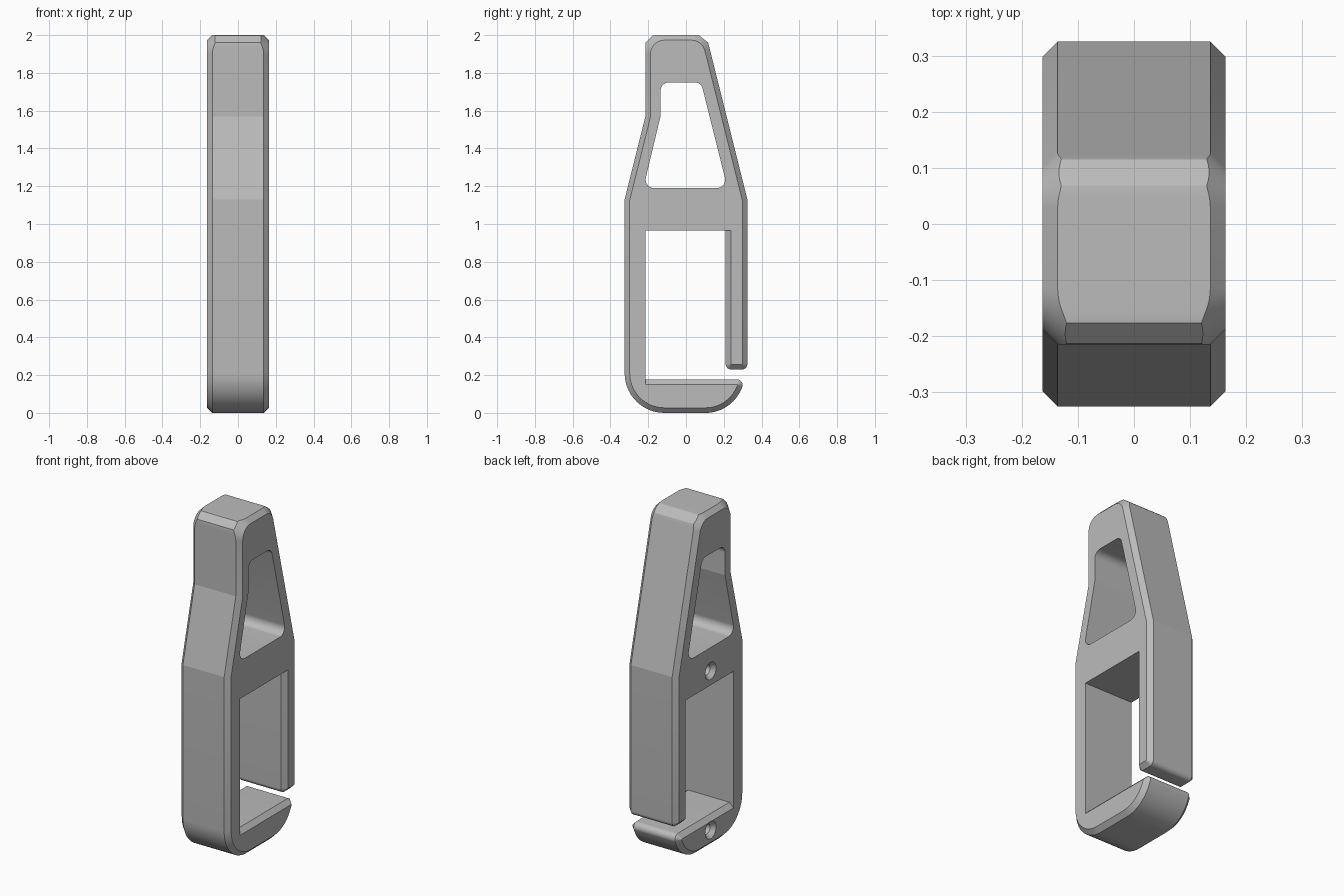
import bpy, bmesh, math
from mathutils import Vector, Matrix

if "Cube" in bpy.data.objects:
    bpy.data.objects.remove(bpy.data.objects["Cube"])

HALF = 0.163      # half thickness along x
CH = 0.027        # edge chamfer
SEGS = 14         # steps per rounded corner

grey = bpy.data.materials.new("plain_grey")
grey.diffuse_color = (0.5, 0.5, 0.5, 1)
grey.use_nodes = True
grey.node_tree.nodes["Principled BSDF"].inputs["Base Color"].default_value = grey.diffuse_color


def trace(corners):
    """Corners (y, z, radius, cut leg, chamfer of next edge) -> (outer point, inset point, depth)."""
    out = []
    n = len(corners)
    for i, (y, z, r, leg, off_out) in enumerate(corners):
        c = Vector((y, z))
        a, b = Vector(corners[i - 1][:2]), Vector(corners[(i + 1) % n][:2])
        off_in = corners[i - 1][4]
        u, v = (a - c).normalized(), (b - c).normalized()
        n1, n2 = Vector((-u.y, u.x)), Vector((v.y, -v.x))
        if r == 0:
            # sharp corner, mitred inset
            det = n1.x * n2.y - n1.y * n2.x
            dx = (-off_in * n2.y + off_out * n1.y) / det
            dy = (-off_out * n1.x + off_in * n2.x) / det
            out.append((c, c + Vector((dx, dy)), CH))
            continue
        # rounded corner, optionally cut by a flat facet
        half = u.angle(v) / 2
        bis = (u + v).normalized()
        centre = c + bis * (r / math.sin(half))
        for k in range(SEGS + 1):
            d = Matrix.Rotation((math.pi - 2 * half) * k / SEGS, 2) @ n1
            dist = r
            if leg:
                flat = r / math.sin(half) - leg * math.cos(half)
                dist = min(r / max(d.dot(n1), 1e-6), r / max(d.dot(n2), 1e-6),
                           flat / max(d.dot(-bis), 1e-6))
            out.append((centre + d * dist, centre + d * (r - CH), CH + dist - r))
    return out


def loft(name, rings):
    """Skin closed rings of (x, y, z) points and cap both ends."""
    bm = bmesh.new()
    loops = [[bm.verts.new(p) for p in ring] for ring in rings]
    n = len(loops[0])
    for a, b in zip(loops, loops[1:]):
        for i in range(n):
            j = (i + 1) % n
            bm.faces.new((a[i], a[j], b[j], b[i]))
    bm.faces.new(loops[0][::-1])
    bm.faces.new(loops[-1])
    bmesh.ops.recalc_face_normals(bm, faces=bm.faces)
    mesh = bpy.data.meshes.new(name)
    bm.to_mesh(mesh)
    bm.free()
    obj = bpy.data.objects.new(name, mesh)
    bpy.context.collection.objects.link(obj)
    mesh.materials.append(grey)
    return obj


# Clip outline seen from the side, anticlockwise from the lower front corner
outline = trace([
    (-0.325, 0.0, 0.21, 0, CH),
    (0.232, 0.0, 0.205, 0, CH),       # underside of the foot
    (0.318, 0.177, 0.03, 0, CH),      # foot tip
    (-0.215, 0.177, 0, 0, 0),         # inner front wall, no chamfer
    (-0.215, 0.965, 0, 0, 0),         # under the bridge, no chamfer
    (0.21, 0.965, 0, 0, CH),
    (0.21, 0.23, 0.029, 0, CH),       # end of the spring arm
    (0.325, 0.23, 0.029, 0, CH),
    (0.325, 1.13, 0, 0, CH),
    (0.107, 2.0, 0.1, 0.04, CH),      # top, with flat cut corners
    (-0.215, 2.0, 0.1, 0.04, CH),
    (-0.215, 1.57, 0, 0, CH),
    (-0.325, 1.13, 0, 0, CH),
])
clip = loft("clip_body", [
    [(-HALF, *q) for p, q, d in outline],
    [(-HALF + d, *p) for p, q, d in outline],
    [(HALF - d, *p) for p, q, d in outline],
    [(HALF, *q) for p, q, d in outline],
])

# Window through the upper part
window = trace([
    (-0.226, 1.19, 0.045, 0, CH),
    (0.22, 1.19, 0.045, 0, CH),
    (0.08, 1.75, 0.045, 0, CH),
    (-0.135, 1.75, 0.045, 0, CH),
    (-0.135, 1.57, 0, 0, CH),
])
cutters = [loft("window_cutter", [[(x, *p) for p, q, d in window] for x in (-0.3, 0.3)])]

# Blind countersunk screw holes on the left side
for z in (1.05, 0.1):
    cutters.append(loft("screw_hole_cutter", [
        [(x, r * math.cos(t * math.tau / 40), z + r * math.sin(t * math.tau / 40)) for t in range(40)]
        for x, r in ((-0.173, 0.06), (-0.138, 0.03), (0.09, 0.03))]))

bpy.context.view_layer.objects.active = clip
clip.select_set(True)
for cutter in cutters:
    cutter.hide_render = True
    mod = clip.modifiers.new("cut", 'BOOLEAN')
    mod.operation = 'DIFFERENCE'
    mod.solver = 'EXACT'
    mod.object = cutter
    bpy.ops.object.modifier_apply(modifier=mod.name)
    bpy.data.objects.remove(cutter)

bpy.ops.object.shade_smooth_by_angle(angle=math.radians(12))
